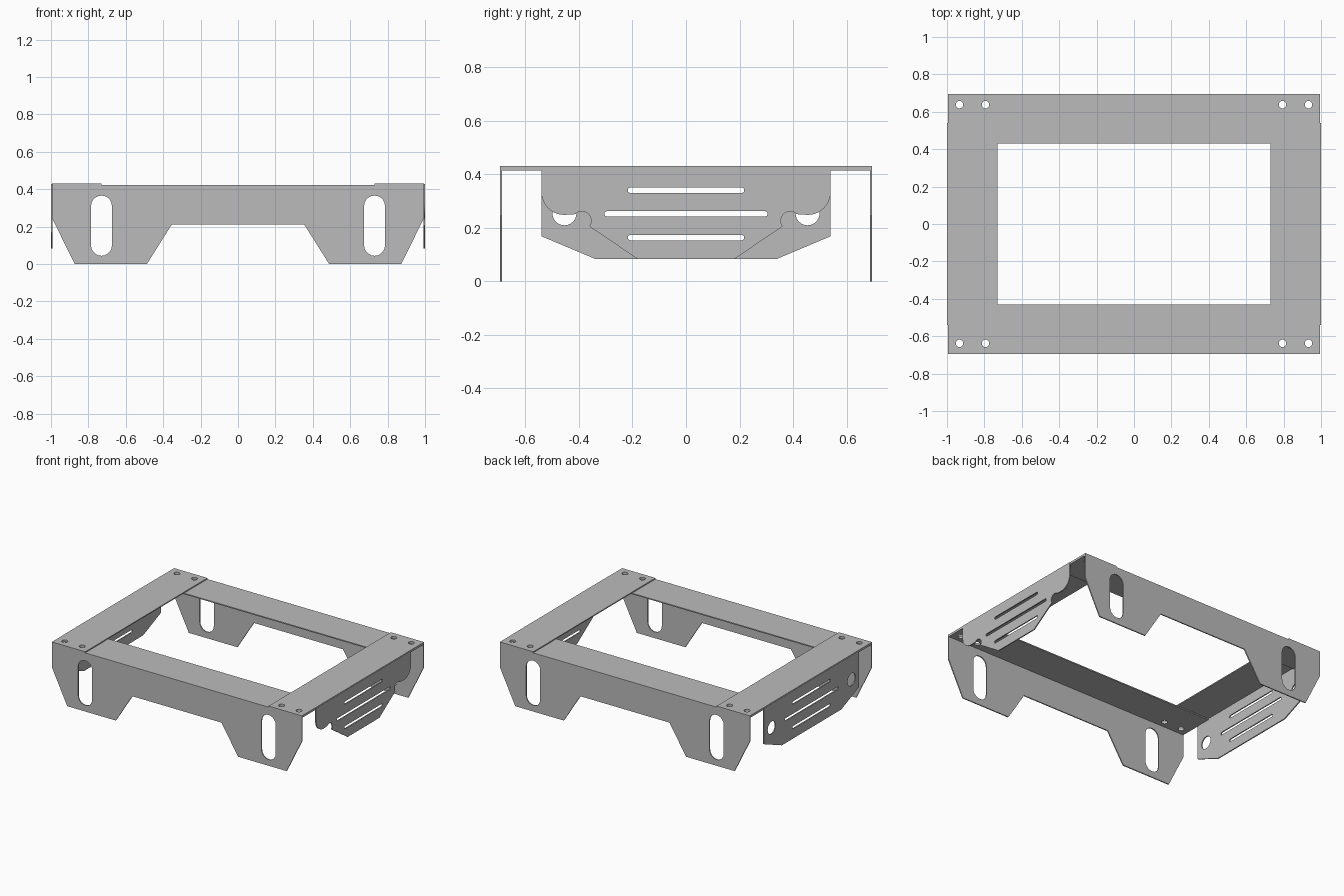
import bpy, bmesh
from math import sin, cos, radians
from mathutils import Matrix

cube = bpy.data.objects.get("Cube")
if cube:
    bpy.data.objects.remove(cube, do_unlink=True)

T = 0.008      # sheet thickness
TOP = 0.43     # overall height

GREY = (0.5, 0.5, 0.5, 1.0)
steel = bpy.data.materials.new("grey_sheet_metal")
steel.use_nodes = True
steel.diffuse_color = GREY
steel.node_tree.nodes["Principled BSDF"].inputs["Base Color"].default_value = GREY


def arc(cx, cy, r, start, end, steps=10):
    angles = [radians(start + (end - start) * i / steps) for i in range(steps + 1)]
    return [(cx + r * cos(a), cy + r * sin(a)) for a in angles]


def circle(cx, cy, r):
    return arc(cx, cy, r, 0, 345, 23)


def slot(cx, cy, w, h):
    """Rounded slot, long in either direction."""
    r = min(w, h) / 2
    dx, dy = w / 2 - r, h / 2 - r
    if dx > dy:
        return arc(cx + dx, cy, r, -90, 90) + arc(cx - dx, cy, r, 90, 270)
    return arc(cx, cy + dy, r, 0, 180) + arc(cx, cy - dy, r, 180, 360)


def mirrored(half):
    """Close a half outline by mirroring it across the vertical axis."""
    return half + [(-u, v) for u, v in reversed(half)]


def rect(u0, v0, u1, v1):
    return [(u0, v0), (u1, v0), (u1, v1), (u0, v1)]


def sheet(name, outline, holes, matrix):
    """Flat sheet with holes, filled and thickened from 2D outlines."""
    curve = bpy.data.curves.new(name, 'CURVE')
    curve.dimensions = '2D'
    curve.fill_mode = 'BOTH'
    curve.extrude = T / 2
    for loop in [outline] + holes:
        spline = curve.splines.new('POLY')
        spline.points.add(len(loop) - 1)
        for point, (u, v) in zip(spline.points, loop):
            point.co = (u, v, 0, 1)
        spline.use_cyclic_u = True
    temp = bpy.data.objects.new(name + "_outline", curve)
    bpy.context.collection.objects.link(temp)
    graph = bpy.context.evaluated_depsgraph_get()
    mesh = bpy.data.meshes.new_from_object(temp.evaluated_get(graph))
    bpy.data.objects.remove(temp, do_unlink=True)
    bpy.data.curves.remove(curve)

    bm = bmesh.new()
    bm.from_mesh(mesh)
    bmesh.ops.remove_doubles(bm, verts=bm.verts, dist=0.0001)
    bm.transform(matrix)
    bmesh.ops.recalc_face_normals(bm, faces=bm.faces)
    for face in bm.faces:
        face.smooth = False
    bm.to_mesh(mesh)
    bm.free()
    mesh.name = name
    mesh.materials.clear()
    mesh.materials.append(steel)
    obj = bpy.data.objects.new(name, mesh)
    bpy.context.collection.objects.link(obj)
    return obj


def flat(z):
    return Matrix.Translation((0, 0, z))


def facing_y(y):
    return Matrix.Translation((0, y, 0)) @ Matrix.Rotation(radians(90), 4, 'X')


def facing_x(x):
    return Matrix(((0, 0, 1, x), (1, 0, 0, 0), (0, 1, 0, 0), (0, 0, 0, 1)))


# Front and back: leg panel with slots, and a flange folded over the top
legs = mirrored([(0.995, TOP - 2 * T), (0.995, 0.247), (0.873, 0), (0.487, 0), (0.355, 0.21)])
leg_slots = [slot(s * 0.73, 0.205, 0.112, 0.322) for s in (-1, 1)]
for name, s in (("front", -1), ("back", 1)):
    sheet(name + "_leg_panel", legs, leg_slots, facing_y(s * (0.695 - T / 2)))
    bolts = [circle(x, s * 0.638, 0.02) for x in (-0.933, -0.794, 0.794, 0.933)]
    sheet(name + "_top_flange", rect(-0.995, s * 0.43, 0.995, s * 0.695), bolts,
          flat(TOP - 1.5 * T))

# Sides: top strips lying over the flanges
for name, s in (("left", 1), ("right", -1)):
    bolts = [circle(s * x, y, 0.02) for x in (0.794, 0.933) for y in (-0.638, 0.638)]
    sheet(name + "_top_strip", rect(s * 0.73, -0.695, s * 0.995, 0.695), bolts,
          flat(TOP - T / 2))

# Side plates: one with notched lower corners, one full with round holes
vents = [slot(0, 0.34, 0.435, 0.02), slot(0, 0.252, 0.61, 0.02), slot(0, 0.163, 0.435, 0.02)]
notched = mirrored([(0.54, 0.427)] + arc(0.455, 0.333, 0.085, 0, -90)
                   + arc(0.389, 0.226, 0.035, 45, 217) + [(0.18, 0.083)])
full = mirrored([(0.54, 0.427), (0.54, 0.168), (0.338, 0.083)])
ports = [circle(s * 0.454, 0.254, 0.045) for s in (-1, 1)]
sheet("left_side_plate", notched, vents, facing_x(1 - T / 2))
sheet("right_side_plate", full, vents + ports, facing_x(-1 + T / 2))
